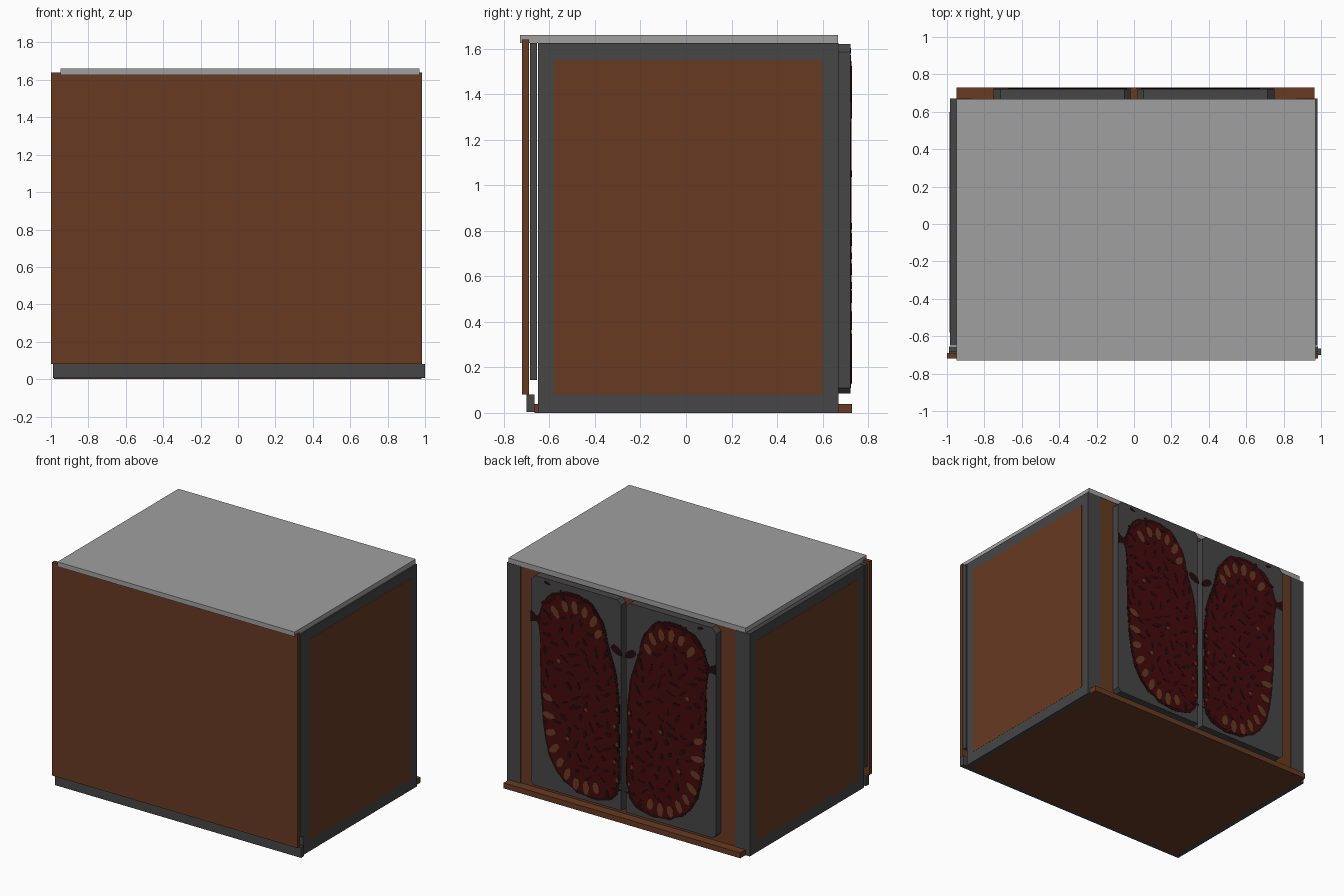
import bpy, bmesh, math, random
from mathutils import Vector

if "Cube" in bpy.data.objects:
    bpy.data.objects.remove(bpy.data.objects["Cube"])

random.seed(4)


def material(name, rgb):
    m = bpy.data.materials.new(name)
    m.diffuse_color = (*rgb, 1)
    m.use_nodes = True
    m.node_tree.nodes["Principled BSDF"].inputs["Base Color"].default_value = m.diffuse_color
    return m


WOOD = material("brown wood", (0.136, 0.043, 0.016))
GRAY = material("dark gray", (0.061, 0.061, 0.061))
PALE = material("pale gray", (0.352, 0.352, 0.352))
RED = material("deep red", (0.060, 0.003, 0.004))
DARK = material("blackish red", (0.020, 0.003, 0.004))


def finish(name, bm, mat, mirror=False):
    bmesh.ops.recalc_face_normals(bm, faces=bm.faces[:])
    me = bpy.data.meshes.new(name)
    bm.to_mesh(me)
    bm.free()
    me.materials.append(mat)
    ob = bpy.data.objects.new(name, me)
    bpy.context.collection.objects.link(ob)
    if mirror:
        ob.modifiers.new("Mirror", 'MIRROR')
    return ob


def add_prism(bm, pts, y0, y1):
    """Extrude an x-z outline from y0 to y1."""
    face = bm.faces.new([bm.verts.new((x, y0, z)) for x, z in pts])
    ext = bmesh.ops.extrude_face_region(bm, geom=[face])
    for v in ext["geom"]:
        if isinstance(v, bmesh.types.BMVert):
            v.co.y = y1


def prisms(name, outlines, y0, y1, mat, mirror=False):
    bm = bmesh.new()
    for pts in outlines:
        add_prism(bm, pts, y0, y1)
    return finish(name, bm, mat, mirror)


def box(name, x, y, z, mat, mirror=False):
    pts = [(x[0], z[0]), (x[1], z[0]), (x[1], z[1]), (x[0], z[1])]
    return prisms(name, [pts], y[0], y[1], mat, mirror)


def smooth(pts, n=5):
    """Closed Catmull-Rom curve through the points."""
    out = []
    p = [Vector(q) for q in pts]
    for i in range(len(p)):
        a, b, c, d = (p[(i + k) % len(p)] for k in (-1, 0, 1, 2))
        for s in range(n):
            t = s / n
            out.append(0.5 * (2 * b + (c - a) * t + (2 * a - 5 * b + 4 * c - d) * t * t
                              + (3 * b - a - 3 * c + d) * t ** 3))
    return out


def blob(c, length, width, ang, n=8, wob=0.0):
    pts = []
    for i in range(n):
        a = math.tau * i / n
        r = 1 + random.uniform(-wob, wob)
        u, v = math.cos(a) * length / 2 * r, math.sin(a) * width / 2 * r
        pts.append((c[0] + u * math.cos(ang) - v * math.sin(ang),
                    c[1] + u * math.sin(ang) + v * math.cos(ang)))
    return pts


def inside(p, poly):
    hit = False
    for a, b in zip(poly, poly[1:] + poly[:1]):
        if (a[1] > p[1]) != (b[1] > p[1]):
            if p[0] < a[0] + (p[1] - a[1]) * (b[0] - a[0]) / (b[1] - a[1]):
                hit = not hit
    return hit


# Cabinet body
box("bottom_board", (-0.95, 0.965), (-0.665, 0.73), (0.0, 0.04), WOOD)
box("top_slab", (-0.95, 0.97), (-0.73, 0.668), (1.625, 1.66), PALE)
box("back_panel", (-0.94, 0.94), (0.64, 0.665), (0.04, 1.625), WOOD)
for name, x0, x1, xs in (("right", 0.94, 0.98, 0.981), ("left", -0.945, -0.985, -0.986)):
    box(name + "_side_frame", (x0, x1), (-0.65, 0.67), (0.0, 1.625), GRAY)
    box(name + "_side_panel", (x1, xs), (-0.58, 0.60), (0.08, 1.55), WOOD)
    box(name + "_back_post", (x0, math.copysign(0.87, x0)), (0.64, 0.67), (0.04, 1.625), GRAY)

# Front
box("inner_front_frame", (-0.99, 0.985), (-0.685, -0.655), (0.145, 1.625), GRAY)
box("front_board", (-1.0, 0.985), (-0.72, -0.69), (0.08, 1.64), WOOD)
box("front_plinth", (-0.99, 1.0), (-0.70, -0.665), (0.005, 0.08), GRAY)

# Back doors, clipped corners
prisms("back_door", [[(0.02, 0.085), (0.725, 0.085), (0.75, 0.11), (0.75, 1.585),
                      (0.715, 1.62), (0.05, 1.62), (0.02, 1.59)]], 0.665, 0.722, GRAY, True)

# Painted door ornament: dark rim, red field
rim = smooth([(0.62, 1.50), (0.50, 1.56), (0.28, 1.555), (0.17, 1.43), (0.115, 1.26),
              (0.04, 0.98), (0.028, 0.6), (0.035, 0.24), (0.15, 0.125), (0.34, 0.115),
              (0.51, 0.2), (0.62, 0.39), (0.665, 0.72), (0.675, 1.12), (0.685, 1.34)])
mid = Vector((0.36, 0.82))
rough = [mid + (p - mid) * random.uniform(0.985, 1.01) for p in rim]
rough = [Vector((max(p.x, 0.023), p.y)) for p in rough]
prisms("ornament_rim", [rough], 0.722, 0.724, DARK, True)
field = [Vector((mid.x + (p.x - mid.x) * random.uniform(0.93, 0.97),
                 mid.y + (p.y - mid.y) * 0.97)) for p in rim]
prisms("ornament_field", [field], 0.724, 0.726, RED, True)
# Side sprigs and inner specks
prisms("ornament_sprigs", [[(0.66, 1.38), (0.70, 1.33), (0.75, 1.36), (0.75, 1.28), (0.70, 1.29), (0.66, 1.22)],
                           blob((0.06, 1.25), 0.10, 0.05, 0.6, wob=0.3),
                           blob((0.62, 1.59), 0.05, 0.02, 0.3)], 0.722, 0.7235, DARK, True)

# Petals along the top and the lower outer edge
spots = [(0.47, 1.46), (0.39, 1.475), (0.31, 1.46), (0.24, 1.41), (0.20, 1.33), (0.55, 1.40),
         (0.61, 0.76), (0.60, 0.63), (0.585, 0.51), (0.555, 0.40), (0.51, 0.31),
         (0.45, 0.24), (0.38, 0.19), (0.30, 0.18), (0.22, 0.20)]
petals = []
for i, s in enumerate(spots):
    target = (0.36, 1.15) if s[1] > 1 else (0.30, 0.62)
    ang = math.atan2(s[1] - target[1], s[0] - target[0])
    petals.append(blob(s, 0.10 if i % 2 else 0.085, 0.05, ang, 10, 0.08))
petals += [blob((0.05 + 0.02 * (k % 2), 0.3 + 0.13 * k), 0.03, 0.02, 1.5) for k in range(5)]
petals += [blob((0.45, 0.50), 0.03, 0.03, 0), blob((0.30, 0.75), 0.03, 0.025, 0),
           blob((0.52, 1.05), 0.03, 0.03, 0)]
prisms("ornament_petals", petals, 0.726, 0.728, WOOD, True)

# Scattered dark flecks
flecks, used = [], [Vector(s) for s in spots]
for _ in range(2500):
    p = Vector((random.uniform(0.05, 0.66), random.uniform(0.14, 1.54)))
    if len(flecks) < 85 and inside(p, field) and all((p - q).length > 0.068 for q in used):
        used.append(p)
        flecks.append(blob(p, random.uniform(0.04, 0.095), random.uniform(0.018, 0.034),
                           random.uniform(0, math.pi), 8, 0.25))
prisms("ornament_flecks", flecks, 0.726, 0.7275, DARK, True)
